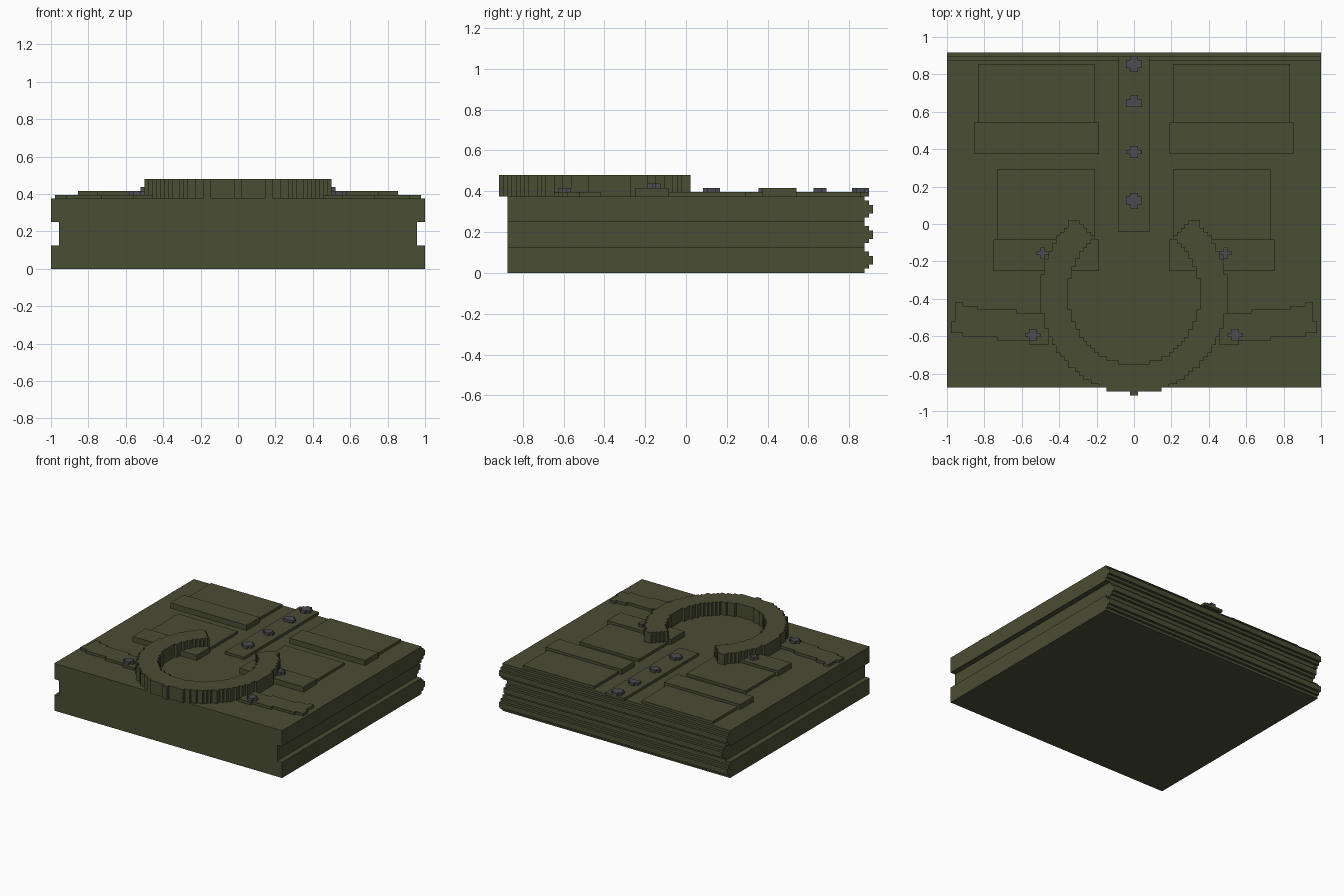
import bpy, bmesh, math

if "Cube" in bpy.data.objects:
    bpy.data.objects.remove(bpy.data.objects["Cube"])

U = 1 / 48  # one grid step of the blocky style


def material(name, rgb):
    m = bpy.data.materials.new(name)
    m.diffuse_color = (*rgb, 1)
    m.use_nodes = True
    m.node_tree.nodes["Principled BSDF"].inputs["Base Color"].default_value = m.diffuse_color
    return m


OLIVE = material("olive_cloth", (0.0685, 0.0742, 0.0343))
GREY = material("grey_button", (0.073, 0.073, 0.082))


def finish(name, bm, mat):
    bmesh.ops.recalc_face_normals(bm, faces=bm.faces)
    me = bpy.data.meshes.new(name)
    bm.to_mesh(me)
    bm.free()
    me.materials.append(mat)
    ob = bpy.data.objects.new(name, me)
    bpy.context.collection.objects.link(ob)
    return ob


def extrude(bm, vec):
    """Turn the flat faces in bm into a solid."""
    ret = bmesh.ops.extrude_face_region(bm, geom=bm.faces[:], use_keep_orig=True)
    verts = [g for g in ret["geom"] if isinstance(g, bmesh.types.BMVert)]
    bmesh.ops.translate(bm, verts=verts, vec=vec)


def box(name, x0, x1, y0, y1, z0, z1, mat=OLIVE):
    bm = bmesh.new()
    bmesh.ops.create_cube(bm, size=1)
    for v in bm.verts:
        v.co.x = (x1 if v.co.x > 0 else x0) * U
        v.co.y = (y1 if v.co.y > 0 else y0) * U
        v.co.z = (z1 if v.co.z > 0 else z0) * U
    return finish(name, bm, mat)


def stepped_plate(name, inside, area, z0, z1, mat=OLIVE):
    """Solid made of every grid cell whose centre passes the test."""
    x0, x1, y0, y1 = area
    bm = bmesh.new()
    for i in range(x0, x1):
        for j in range(y0, y1):
            if inside(i + 0.5, j + 0.5):
                corners = ((i, j), (i + 1, j), (i + 1, j + 1), (i, j + 1))
                bm.faces.new([bm.verts.new((a * U, b * U, z0 * U)) for a, b in corners])
    bmesh.ops.remove_doubles(bm, verts=bm.verts, dist=U / 10)
    extrude(bm, (0, 0, (z1 - z0) * U))
    return finish(name, bm, mat)


def button(name, x0, x1, y0, y1, z, low=1):
    """Plus-shaped button one step thick."""
    def inside(x, y):
        return x0 + 1 < x < x1 - 1 or y0 + low < y < y1 - 1
    return stepped_plate(name, inside, (x0, x1, y0, y1), z, z + 1, GREY)


# Folded body: three layers with rounded folds at the back
pts = [(-42, 18), (-42, 0)]
for i, y in enumerate([42, 43, 44, 44, 43, 42] * 3):
    for p in ((y, i), (y, i + 1)):
        if p != pts[-1]:
            pts.append(p)
bm = bmesh.new()
bm.faces.new([bm.verts.new((-48 * U, y * U, z * U)) for y, z in pts])
extrude(bm, (96 * U, 0, 0))
body = finish("folded_body", bm, OLIVE)

# Middle layer is narrower: cut a groove along each side
for s, side in ((1, "right"), (-1, "left")):
    x0, x1 = sorted((46 * s, 52 * s))
    cutter = box(side + "_groove_cutter", x0, x1, -50, 50, 6, 12)
    mod = body.modifiers.new(side + "_groove", "BOOLEAN")
    mod.operation = "DIFFERENCE"
    mod.solver = "EXACT"
    mod.object = cutter
    cutter.hide_render = True
    cutter.hide_set(True)

# Button strip and its buttons
box("button_strip", -4, 4, -2, 43, 18, 19)
for n, (y0, y1, low) in enumerate(((39, 43, 1), (30, 33, 0), (17, 20, 1), (4, 8, 1))):
    button(f"strip_button_{n + 1}", -2, 2, y0, y1, 19, low)


# Collar: open ring around the neck with slanted tips
def in_collar(x, y):
    outer = (x / 24) ** 2 + ((y + 18) / 25.53) ** 2 <= 1
    inner = (x / 17) ** 2 + ((y + 18) / 18) ** 2 < 1
    return outer and not inner and abs(x) > y + 13 and y < 1


stepped_plate("collar", in_collar, (-24, 24, -44, 1), 18, 23)


# Sleeve strip: slightly slanted, widest toward the collar
def in_sleeve(x, y):
    x = abs(x)
    if x > 46:
        return -28 < y < -25
    top = -23 + (x > 30) + (x > 40) + (x > 44)
    bottom = -31 + (x > 27) + (x > 35) + (x > 44)
    return bottom < y < top


for s, side in ((1, "right"), (-1, "left")):
    def span(a, b):
        return sorted((a * s, b * s))

    # Chest pocket with flap
    box(side + "_chest_pocket", *span(10, 40), 26, 41, 18, 19)
    box(side + "_chest_pocket_flap", *span(9, 41), 18, 26, 18, 20)
    # Upper pocket with flap and snap
    box(side + "_upper_pocket", *span(10, 35), -4, 14, 18, 19)
    box(side + "_upper_pocket_flap", *span(9, 36), -12, -4, 18, 20)
    button(side + "_flap_button", *span(22, 25), -9, -6, 20)
    # Sleeve strip with snap
    stepped_plate(side + "_sleeve", in_sleeve, (*span(22, 47), -31, -20), 18, 19)
    button(side + "_sleeve_button", *span(24, 28), -30, -27, 19)
